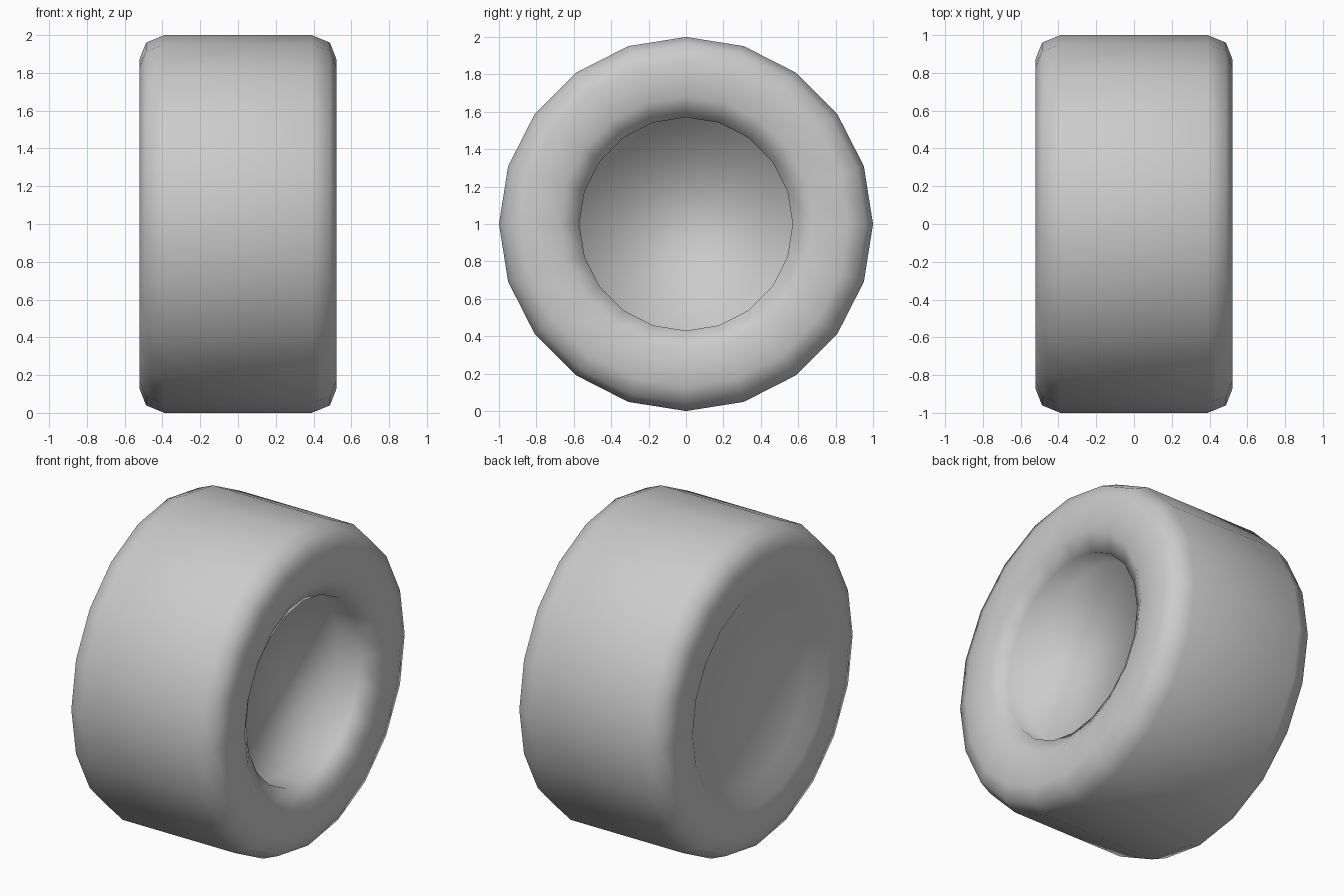
import bpy, bmesh, math

if "Cube" in bpy.data.objects:
    bpy.data.objects.remove(bpy.data.objects["Cube"])

SIDES = 20

# Half profile of one side of the tyre: (x, radius) from tread to rim lip
side = [(0.39, 1.0), (0.487, 0.96), (0.522, 0.87), (0.522, 0.68), (0.455, 0.57)]

# Left hub cap is shallow; the right side has a deeper recessed hub
profile = [(-x, r) for x, r in reversed(side)] + side + [(0.30, 0.57)]

bm = bmesh.new()
rings = []
for x, r in profile:
    ring = []
    for i in range(SIDES):
        a = 2 * math.pi * i / SIDES
        ring.append(bm.verts.new((x, r * math.cos(a), 1 + r * math.sin(a))))
    rings.append(ring)

# Tread, sidewalls and rim
for a, b in zip(rings, rings[1:]):
    for i in range(SIDES):
        j = (i + 1) % SIDES
        bm.faces.new((a[i], a[j], b[j], b[i]))

# Hub caps
bm.faces.new(rings[0])
bm.faces.new(rings[-1])
bmesh.ops.recalc_face_normals(bm, faces=bm.faces[:])
for f in bm.faces:
    f.smooth = True

mesh = bpy.data.meshes.new("wheel")
bm.to_mesh(mesh)
bm.free()
wheel = bpy.data.objects.new("wheel", mesh)
bpy.context.collection.objects.link(wheel)
